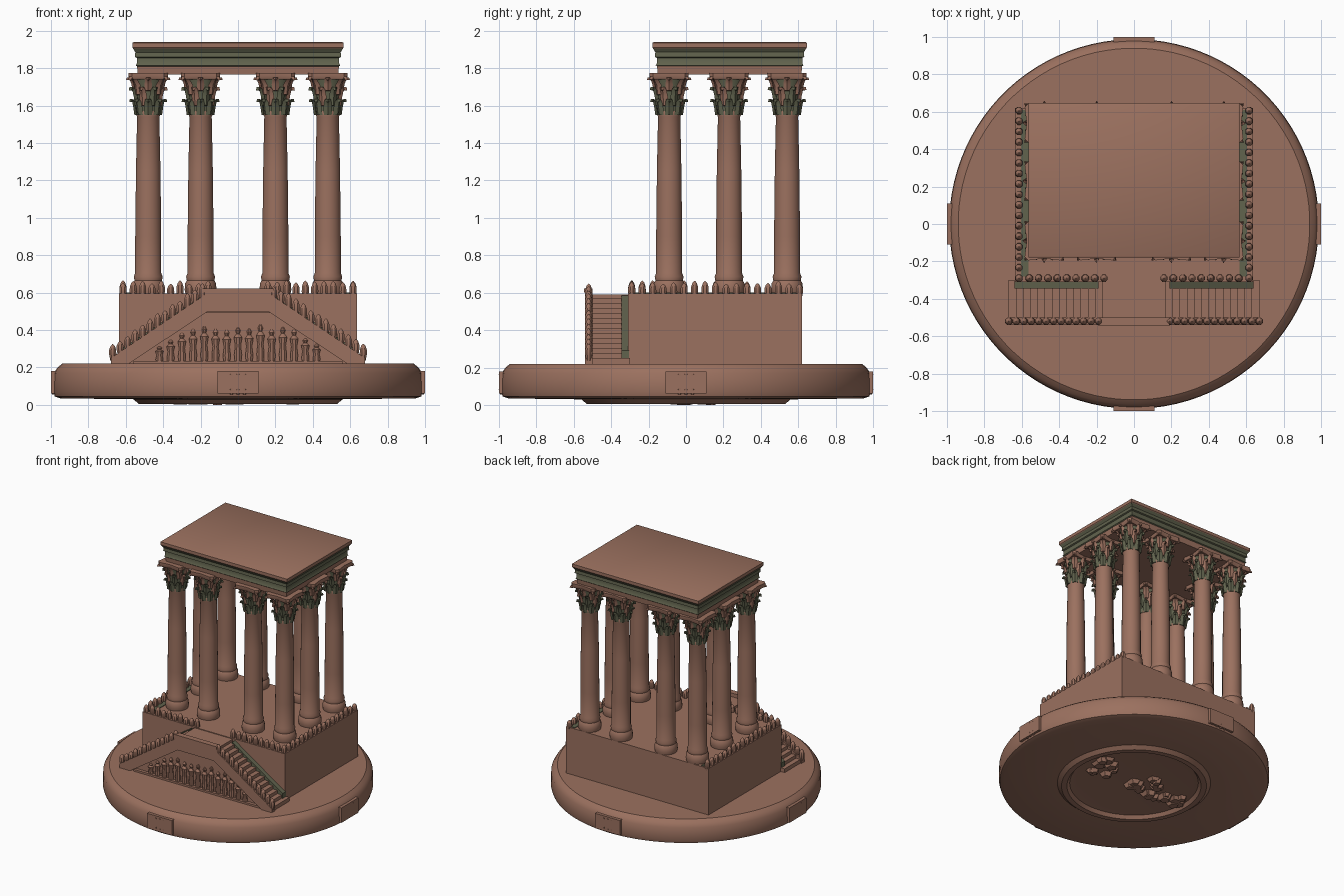
import bpy, bmesh, math, random
from mathutils import Matrix, Vector

random.seed(4)
if "Cube" in bpy.data.objects:
    bpy.data.objects.remove(bpy.data.objects["Cube"])


def material(name, rgb):
    m = bpy.data.materials.new(name)
    m.use_nodes = True
    m.diffuse_color = (*rgb, 1)
    m.node_tree.nodes["Principled BSDF"].inputs["Base Color"].default_value = (*rgb, 1)
    return m


MATS = [material("terracotta", (0.33, 0.165, 0.115)), material("mossy green", (0.12, 0.125, 0.075))]
CLAY, MOSS = 0, 1


def finish(bm, name, loc=(0, 0, 0)):
    bmesh.ops.recalc_face_normals(bm, faces=bm.faces)
    mesh = bpy.data.meshes.new(name)
    bm.to_mesh(mesh)
    bm.free()
    for m in MATS:
        mesh.materials.append(m)
    mesh.shade_smooth()
    mesh.set_sharp_from_angle(angle=math.radians(35))
    return place(mesh, name, loc)


def place(mesh, name, loc):
    ob = bpy.data.objects.new(name, mesh)
    ob.location = loc
    bpy.context.collection.objects.link(ob)
    return ob


def skin(bm, rings, mat=CLAY):
    """Bridge rings of points and cap both ends."""
    rows = [[bm.verts.new(p) for p in ring] for ring in rings]
    n = len(rows[0])
    faces = [bm.faces.new((a[i], a[(i + 1) % n], b[(i + 1) % n], b[i]))
             for a, b in zip(rows, rows[1:]) for i in range(n)]
    faces += [bm.faces.new(rows[0]), bm.faces.new(rows[-1])]
    for f in faces:
        f.material_index = mat
    return faces


def lathe(bm, profile, sides, loc=(0, 0, 0), mat=CLAY, squash=1):
    turns = [math.tau * (i + 0.5) / sides for i in range(sides)]
    return skin(bm, [[Vector(loc) + Vector((r * math.cos(t), squash * r * math.sin(t), z))
                      for t in turns] for r, z in profile], mat)


def box(bm, x0, x1, y0, y1, z0, z1, mat=CLAY):
    return skin(bm, [[(x0, y0, z), (x1, y0, z), (x1, y1, z), (x0, y1, z)] for z in (z0, z1)], mat)


def prism(bm, outline, y0, y1, side=1, mat=CLAY):
    return skin(bm, [[(side * x, y, z) for x, z in outline] for y in (y0, y1)], mat)


# Round plinth with foot ring and hollow underneath
bm = bmesh.new()
lathe(bm, [(0.42, 0.035), (0.47, 0.03), (0.49, 0.005), (0.53, 0.005), (0.56, 0.03), (0.95, 0.035),
           (0.98, 0.045), (0.988, 0.07), (0.985, 0.17), (0.965, 0.2), (0.94, 0.22)], 96)
finish(bm, "round_plinth")

# Carved tabs on the plinth rim
for k in range(4):
    bm = bmesh.new()
    box(bm, 0.93, 1.0, -0.11, 0.11, 0.06, 0.18)
    for y in (-0.035, 0, 0.035):
        lathe(bm, [(0.008, 0.055), (0.016, 0.08), (0.012, 0.13), (0.016, 0.165)], 8, (0.986, y, 0))
    bmesh.ops.rotate(bm, verts=bm.verts, matrix=Matrix.Rotation(k * math.pi / 2, 3, "Z"))
    finish(bm, "rim_tab")

# Rough chips under the plinth
bm = bmesh.new()
for i in range(26):
    x, y = random.uniform(-0.45, 0.45), random.uniform(-0.08, 0.14)
    r = random.uniform(0.03, 0.07)
    lathe(bm, [(r * 0.6, random.uniform(0, 0.015)), (r, 0.04)], 5, (x, y, 0))
finish(bm, "underside_chips")

# Podium with mossy margins on its top
bm = bmesh.new()
box(bm, -0.635, 0.635, -0.31, 0.62, 0.2, 0.595)
for s in (-1, 1):
    a, b = sorted((s * 0.565, s * 0.605))
    box(bm, a, b, -0.28, 0.61, 0.59, 0.6, MOSS)
finish(bm, "podium")

# Twin stair flights
TOP_X, END_X, TOP_Z, END_Z, STEPS = 0.17, 0.67, 0.57, 0.25, 13


def slope(t):
    return TOP_X + (END_X - TOP_X) * t, TOP_Z + (END_Z - TOP_Z) * t


for side, label in ((1, "left"), (-1, "right")):
    bm = bmesh.new()
    treads = []
    for i in range(STEPS):
        z = slope(i / (STEPS - 1))[1]
        treads += [(slope(i / STEPS)[0], z), (slope((i + 1) / STEPS)[0], z)]
    prism(bm, [(0, 0.21), (0, TOP_Z)] + treads + [(END_X, 0.21)], -0.505, -0.3, side)
    finish(bm, label + "_stairs")

    bm = bmesh.new()
    prism(bm, [(0.16, 0.5), (0.16, 0.6), (0.68, 0.25), (0.68, 0.21), (0.6, 0.21)], -0.54, -0.5, side)
    finish(bm, label + "_stringer")

    bm = bmesh.new()
    prism(bm, [(0.19, 0.53), (0.19, 0.585), (0.64, 0.29), (0.64, 0.24)], -0.345, -0.305, side, MOSS)
    finish(bm, label + "_stair_moss")

# Landing with front parapet
bm = bmesh.new()
box(bm, -0.17, 0.17, -0.52, -0.3, 0.49, 0.59)
box(bm, -0.18, 0.18, -0.54, -0.505, 0.5, 0.62)
box(bm, -0.19, 0.19, -0.545, -0.5, 0.6, 0.622)
finish(bm, "landing")

# Relief figures below the stairs
bm = bmesh.new()
for i in range(15):
    x = -0.42 + i * 0.06
    h = min(0.2, (0.64 - abs(x)) * 0.68 - 0.05) * random.uniform(0.9, 1.05)
    lathe(bm, [(0.018, 0), (0.022, h * 0.25), (0.016, h * 0.5), (0.024, h * 0.72), (0.009, h * 0.82),
               (0.015, h * 0.91), (0.005, h)], 8, (x, -0.508, 0.22), squash=0.8)
box(bm, -0.56, 0.56, -0.53, -0.5, 0.21, 0.235)
finish(bm, "relief_figures")

# Pointed finials along podium edges and stair slopes
FINIAL = [(0.014, -0.02), (0.021, 0.015), (0.02, 0.04), (0.012, 0.06), (0.002, 0.07)]


def finials(name, spots):
    bm = bmesh.new()
    for p in spots:
        k = random.uniform(0.8, 1.08)
        lathe(bm, [(r, z * k) for r, z in FINIAL], 8, p)
    finish(bm, name)


for s, label in ((1, "left"), (-1, "right")):
    finials(label + "_edge_finials", [(s * 0.615, -0.29 + i * 0.056, 0.59) for i in range(17)])
    finials(label + "_front_finials", [(s * (0.16 + i * 0.05), -0.29, 0.59) for i in range(9)])
    finials(label + "_stair_finials", [(s * (0.19 + i * 0.04), -0.52, 0.575 - i * 0.0265)
                                       for i in range(13)])

# Column: moulded base and tapering shaft
bm = bmesh.new()
lathe(bm, [(0.08, 0.59), (0.086, 0.615), (0.083, 0.65), (0.074, 0.665), (0.078, 0.685), (0.07, 0.705),
           (0.07, 0.9), (0.066, 1.25), (0.06, 1.54), (0.064, 1.55), (0.06, 1.57)], 24)
shaft = finish(bm, "column", (0, 0, 0))


# Capital: bell, two tiers of curling leaves, corner scrolls and abacus
def leaf(bm, angle, base, height, radius, curl, width, mat):
    path = [(radius, 0), (radius + 0.006, 0.5), (radius + curl * 0.5, 0.85),
            (radius + curl, 1), (radius + curl * 1.15, 0.82)]
    spin = Matrix.Rotation(angle, 3, "Z")
    rings = []
    for i, (r, t) in enumerate(path):
        w, z = width * (1, 1.1, 0.9, 0.7, 0.35)[i], base + height * t
        rings.append([spin @ Vector(p) for p in
                      ((r, -w, z), (r + 0.012, 0, z), (r, w, z), (r - 0.012, 0, z - 0.004))])
    skin(bm, rings, mat)


bm = bmesh.new()
lathe(bm, [(0.058, 1.54), (0.062, 1.6), (0.068, 1.68), (0.085, 1.745)], 16, mat=MOSS)
for i in range(8):
    a = math.tau * i / 8
    leaf(bm, a, 1.55, 0.085, 0.062, 0.024, 0.021, MOSS)
    leaf(bm, a + math.pi / 8, 1.6, 0.1, 0.066, 0.03, 0.02, CLAY if i % 2 else MOSS)
for i in range(4):
    a = math.tau * (i + 0.5) / 4
    leaf(bm, a, 1.66, 0.095, 0.075, 0.055, 0.022, CLAY)
    leaf(bm, a + math.pi / 4, 1.68, 0.07, 0.072, 0.03, 0.018, CLAY)
# Abacus with hollowed sides
outline = []
for i in range(4):
    a = math.tau * (i + 0.5) / 4
    outline += [(0.135, a - 0.1), (0.135, a + 0.1), (0.094, a + math.pi / 4)]
skin(bm, [[(r * k * math.cos(a), r * k * math.sin(a), z) for r, a in outline]
          for k, z in ((0.93, 1.74), (1, 1.75), (1, 1.775))])
capital = finish(bm, "capital")

# Colonnade: four in front, four behind, one midway on each side
spots = [(x, y) for y in (-0.09, 0.54) for x in (-0.48, -0.2, 0.2, 0.48)]
spots += [(-0.48, 0.23), (0.48, 0.23)]
for ob in (shaft, capital):
    ob.location = (*spots[0], 0)
    for x, y in spots[1:]:
        place(ob.data, ob.name, (x, y, 0))

# Entablature: stacked mouldings with a mossy frieze
bm = bmesh.new()
steps = [(0.03, 1.765), (0.025, 1.81), (0.018, 1.815), (0.024, 1.825), (0.024, 1.855), (0.014, 1.86),
         (0.016, 1.885), (0.004, 1.905), (0, 1.91), (0, 1.935), (0.008, 1.94)]
faces = skin(bm, [[(sx * (0.565 - d), 0.233 + sy * (0.413 - d), z)
                   for sx, sy in ((-1, -1), (1, -1), (1, 1), (-1, 1))] for d, z in steps])
for f in faces:
    if 1.81 < f.calc_center_median().z < 1.906:
        f.material_index = MOSS
finish(bm, "entablature")
